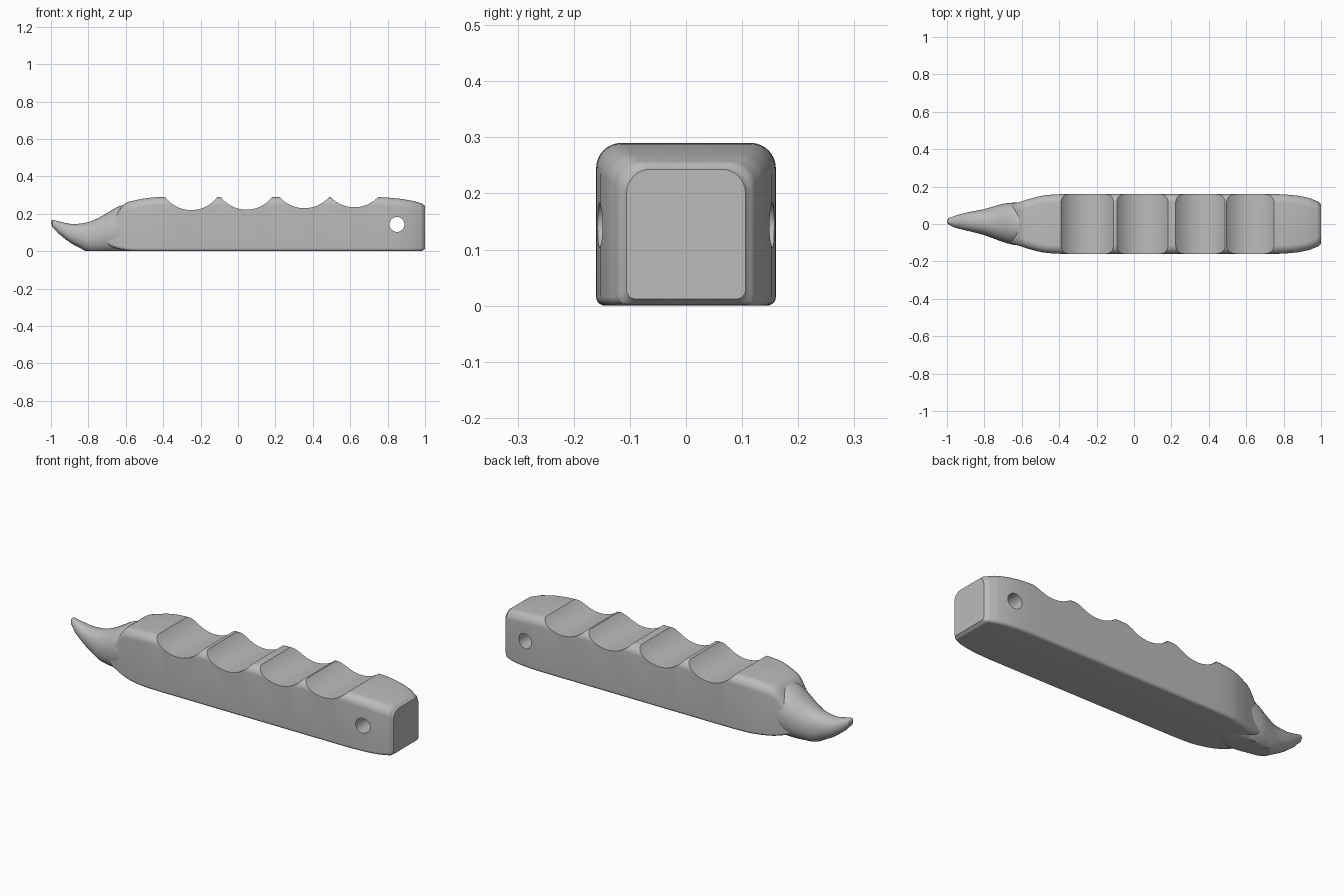
import bpy, bmesh, math
from mathutils import Vector

if "Cube" in bpy.data.objects:
    bpy.data.objects.remove(bpy.data.objects["Cube"])

grey = bpy.data.materials.new("plain grey")
grey.diffuse_color = (0.5, 0.5, 0.5, 1)
grey.use_nodes = True
grey.node_tree.nodes["Principled BSDF"].inputs["Base Color"].default_value = grey.diffuse_color


def smooth_stations(rows, steps):
    """Catmull-Rom through the station rows."""
    out = []
    for i in range(len(rows) - 1):
        p0, p1, p2, p3 = (rows[max(i - 1, 0)], rows[i], rows[i + 1],
                          rows[min(i + 2, len(rows) - 1)])
        for s in range(steps):
            t = s / steps
            out.append([b + (c - b) * t if k == 0 else
                        0.5 * (2 * b + (c - a) * t + (2 * a - 5 * b + 4 * c - d) * t * t
                               + (3 * b - a - 3 * c + d) * t ** 3)
                        for k, (a, b, c, d) in enumerate(zip(p0, p1, p2, p3))])
    out.append(list(rows[-1]))
    return out


def loft(name, rings):
    bm = bmesh.new()
    loops = [[bm.verts.new(p) for p in r] for r in rings]
    n = len(loops[0])
    for a, b in zip(loops, loops[1:]):
        for i in range(n):
            bm.faces.new((a[i], a[(i + 1) % n], b[(i + 1) % n], b[i]))
    bm.faces.new(loops[0])
    bm.faces.new(loops[-1])
    bmesh.ops.recalc_face_normals(bm, faces=bm.faces)
    me = bpy.data.meshes.new(name)
    bm.to_mesh(me)
    bm.free()
    me.materials.append(grey)
    ob = bpy.data.objects.new(name, me)
    bpy.context.collection.objects.link(ob)
    return ob


def smooth(ob):
    bpy.ops.object.select_all(action='DESELECT')
    ob.select_set(True)
    bpy.context.view_layer.objects.active = ob
    bpy.ops.object.shade_smooth_by_angle(angle=math.radians(30))


def rounded_section(x, hw, zb, zt):
    """Box section with large top and small bottom corner radii."""
    h = zt - zb
    rt, rb = min(0.045, h * 0.4, hw * 0.4), min(0.016, h * 0.3)
    pts = []
    for cy, cz, r, start in ((hw - rt, zt - rt, rt, 0), (rt - hw, zt - rt, rt, 90),
                             (rb - hw, zb + rb, rb, 180), (hw - rb, zb + rb, rb, 270)):
        for k in range(9):
            a = math.radians(start + k * 90 / 8)
            pts.append(Vector((x, cy + r * math.cos(a), cz + r * math.sin(a))))
    return pts


# Handle: x, half width, bottom, top
handle_rows = [(-0.72, 0.085, 0.055, 0.10), (-0.68, 0.098, 0.025, 0.155),
               (-0.61, 0.118, 0.006, 0.25), (-0.55, 0.137, 0.001, 0.272),
               (-0.48, 0.153, 0, 0.285), (-0.40, 0.159, 0, 0.29),
               (-0.30, 0.16, 0, 0.29), (0.70, 0.16, 0, 0.29),
               (0.78, 0.159, 0, 0.288), (0.87, 0.152, 0, 0.28),
               (0.94, 0.138, 0, 0.268), (0.985, 0.12, 0.002, 0.255),
               (1.0, 0.106, 0.012, 0.243)]
handle = loft("handle", [rounded_section(*r) for r in smooth_stations(handle_rows, 4)])


# Cutters: four finger grooves and the cord hole, all along y
def cut(x, z, r, seg):
    bpy.ops.mesh.primitive_cylinder_add(vertices=seg, radius=r, depth=0.6,
                                        location=(x, 0, z), rotation=(math.pi / 2, 0, 0))
    c = bpy.context.object
    c.name = "cutter"
    c.hide_render = True
    c.data.materials.append(grey)
    m = handle.modifiers.new("cut", 'BOOLEAN')
    m.operation, m.object, m.solver = 'DIFFERENCE', c, 'EXACT'
    bpy.context.view_layer.objects.active = handle
    bpy.ops.object.modifier_apply(modifier=m.name)
    bpy.data.objects.remove(c)


for x, half, low in ((-0.25, 0.14, 0.22), (0.045, 0.137, 0.222),
                     (0.355, 0.132, 0.23), (0.622, 0.127, 0.235)):
    d = 0.29 - low
    r = (half * half + d * d) / (2 * d)
    cut(x, low + r, r, 96)
cut(0.85, 0.143, 0.04, 32)
smooth(handle)

# Claw tip: x, y centre, half width, bottom, top (sits flat on the ground)
claw_rows = [(-1.0, 0.014, 0.006, 0.148, 0.160), (-0.992, 0.014, 0.017, 0.128, 0.167),
             (-0.96, 0.012, 0.031, 0.094, 0.160), (-0.90, 0.013, 0.047, 0.048, 0.147),
             (-0.85, 0.012, 0.058, 0.020, 0.147), (-0.80, 0.010, 0.070, -0.006, 0.156),
             (-0.75, 0.008, 0.086, -0.012, 0.176), (-0.70, 0.006, 0.102, -0.014, 0.204),
             (-0.65, 0.002, 0.112, -0.014, 0.234), (-0.60, 0, 0.115, -0.01, 0.25),
             (-0.50, 0, 0.11, 0.005, 0.25)]
rings = []
for x, yc, hw, zb, zt in smooth_stations(claw_rows, 4):
    ring = []
    for k in range(36):
        c, s = math.cos(k * math.tau / 36), math.sin(k * math.tau / 36)
        y = yc + hw * math.copysign(abs(c) ** 0.9, c)
        z = (zb + zt) / 2 + (zt - zb) / 2 * math.copysign(abs(s) ** 0.9, s)
        ring.append((x, y, max(z, 0)))
    rings.append(ring)
smooth(loft("claw_tip", rings))
